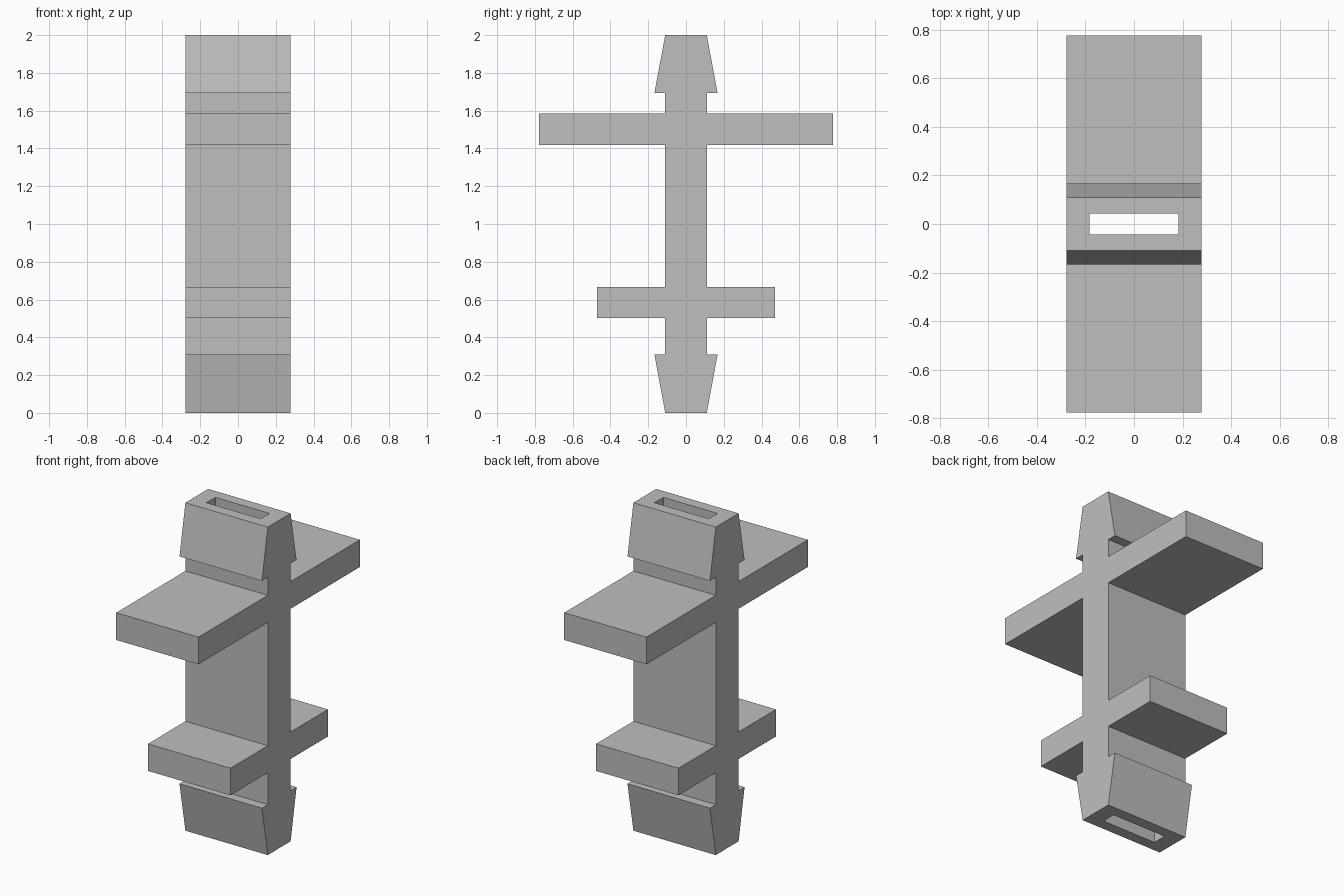
import bpy
import bmesh

cube = bpy.data.objects.get("Cube")
if cube:
    bpy.data.objects.remove(cube, do_unlink=True)

HALF_WIDTH = 0.278
SLOT_X, SLOT_Y = 0.183, 0.043
STEM, BARB = 0.11, 0.167

grey = bpy.data.materials.new("light grey")
grey.use_nodes = True
colour = (0.52, 0.52, 0.52, 1.0)
grey.diffuse_color = colour
grey.node_tree.nodes["Principled BSDF"].inputs["Base Color"].default_value = colour


def extrude_profile(name, points, half_width):
    """Extrude a closed (y, z) outline along x, centred on x = 0."""
    bm = bmesh.new()
    face = bm.faces.new([bm.verts.new((-half_width, y, z)) for y, z in points])
    out = bmesh.ops.extrude_face_region(bm, geom=[face])
    moved = [v for v in out["geom"] if isinstance(v, bmesh.types.BMVert)]
    bmesh.ops.translate(bm, verts=moved, vec=(2 * half_width, 0, 0))
    bmesh.ops.recalc_face_normals(bm, faces=bm.faces)
    mesh = bpy.data.meshes.new(name)
    bm.to_mesh(mesh)
    bm.free()
    mesh.materials.append(grey)
    obj = bpy.data.objects.new(name, mesh)
    bpy.context.collection.objects.link(obj)
    return obj


# Back half of the outline, bottom to top: barb, short arm, stem, long arm, barb
half = [
    (STEM, 0), (BARB, 0.308), (STEM, 0.308),
    (STEM, 0.502), (0.47, 0.502), (0.47, 0.667), (STEM, 0.667),
    (STEM, 1.418), (0.777, 1.418), (0.777, 1.584), (STEM, 1.584),
    (STEM, 1.694), (BARB, 1.694), (STEM, 2),
]
outline = half + [(-y, z) for y, z in reversed(half)]
body = extrude_profile("barbed_double_cross_body", outline, HALF_WIDTH)

# Slot running the full height of the stem
slot = [(-SLOT_Y, -0.1), (SLOT_Y, -0.1), (SLOT_Y, 2.1), (-SLOT_Y, 2.1)]
cutter = extrude_profile("slot_cutter", slot, SLOT_X)
cutter.hide_render = True
cutter.display_type = 'WIRE'

cut = body.modifiers.new("slot", 'BOOLEAN')
cut.operation = 'DIFFERENCE'
cut.solver = 'EXACT'
cut.object = cutter
